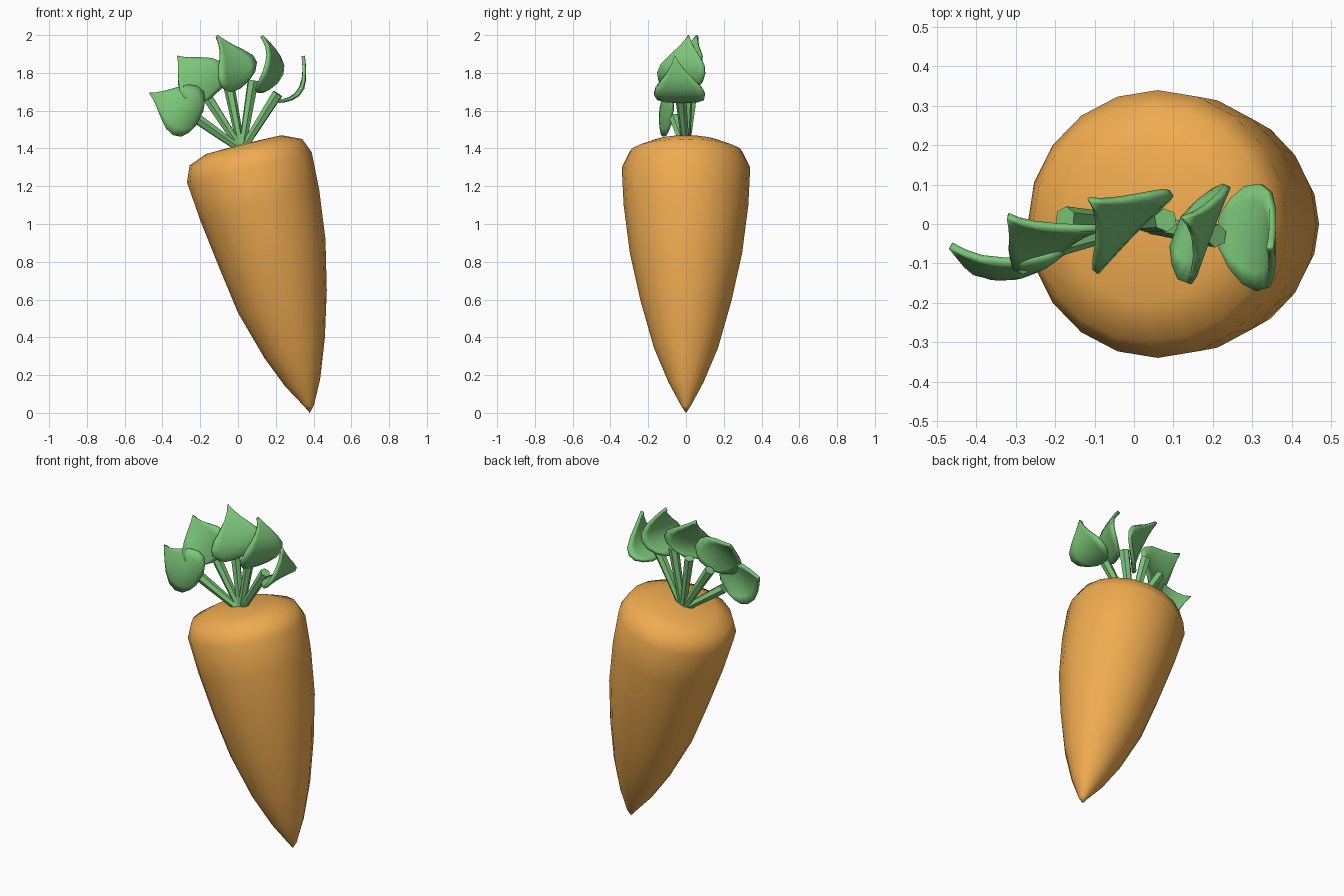
import bpy, math
from mathutils import Vector

if "Cube" in bpy.data.objects:
    bpy.data.objects.remove(bpy.data.objects["Cube"])


def material(name, rgb):
    m = bpy.data.materials.new(name)
    m.diffuse_color = (*rgb, 1)
    m.use_nodes = True
    m.node_tree.nodes["Principled BSDF"].inputs["Base Color"].default_value = m.diffuse_color
    return m


ORANGE = material("orange", (0.87, 0.41, 0.08))
GREEN = material("green", (0.20, 0.56, 0.19))


def make_object(name, verts, faces, mat, angle):
    me = bpy.data.meshes.new(name)
    me.from_pydata([tuple(v) for v in verts], [], faces)
    me.materials.append(mat)
    ob = bpy.data.objects.new(name, me)
    bpy.context.collection.objects.link(ob)
    bpy.ops.object.select_all(action='DESELECT')
    ob.select_set(True)
    bpy.context.view_layer.objects.active = ob
    bpy.ops.object.mode_set(mode='EDIT')
    bpy.ops.mesh.select_all(action='SELECT')
    bpy.ops.mesh.normals_make_consistent(inside=False)
    bpy.ops.object.mode_set(mode='OBJECT')
    bpy.ops.object.shade_smooth_by_angle(angle=math.radians(angle))
    return ob


# Root: tilted rings, each given by left x,z / right x,z / half depth
rings = [
    (0.345, 0.04, 0.402, 0.04, 0.027),
    (0.25, 0.14, 0.435, 0.18, 0.092),
    (0.14, 0.29, 0.46, 0.40, 0.17),
    (0.00, 0.53, 0.47, 0.65, 0.24),
    (-0.10, 0.77, 0.463, 0.92, 0.297),
    (-0.20, 1.02, 0.43, 1.18, 0.33),
    (-0.27, 1.22, 0.39, 1.38, 0.34),
    (-0.257, 1.31, 0.34, 1.45, 0.30),
    (-0.17, 1.37, 0.23, 1.47, 0.20),
]
N = 20
verts, faces = [Vector((0.38, 0, 0.0))], []
for xl, zl, xr, zr, ry in rings:
    for i in range(N):
        a = math.tau * i / N
        s = (1 + math.cos(a)) / 2
        verts.append((xl + (xr - xl) * s, ry * math.sin(a), zl + (zr - zl) * s))
verts.append((0.03, 0, 1.425))
for i in range(N):
    j = (i + 1) % N
    faces.append((0, 1 + j, 1 + i))
    for k in range(len(rings) - 1):
        a, b = 1 + k * N, 1 + (k + 1) * N
        faces.append((a + i, a + j, b + j, b + i))
    last = 1 + (len(rings) - 1) * N
    faces.append((last + i, last + j, len(verts) - 1))
make_object("carrot_root", verts, faces, ORANGE, 50)


# Stems: tapered hexagonal rods fanning out of the crown
def stem(name, end):
    start, end = Vector((0.02, 0, 1.39)), Vector(end)
    q = (end - start).to_track_quat('Z', 'Y')
    vs = []
    for p, r in ((start, 0.02), (end, 0.03)):
        for i in range(6):
            a = math.tau * i / 6
            vs.append(p + q @ Vector((r * math.cos(a), r * math.sin(a), 0)))
    fs = [(i, (i + 1) % 6, 6 + (i + 1) % 6, 6 + i) for i in range(6)]
    fs += [tuple(range(5, -1, -1)), tuple(range(6, 12))]
    make_object(name, vs, fs, GREEN, 30)


# Leaves: curved spine base-centre-tip, spread towards two side points
PROFILE = ((0, 0.3), (0.08, 0.66), (0.2, 0.92), (0.36, 1.0), (0.52, 0.9),
           (0.68, 0.62), (0.82, 0.32), (0.92, 0.13), (1, 0.015))


def leaf(name, base, centre, tip, left, right):
    B, C, T, L, R = map(Vector, (base, centre, tip, left, right))
    m, cols = 0.38, (-1, -0.67, -0.33, 0, 0.33, 0.67, 1)
    side, bend = (R - L) / 2, (R + L) / 2 - C
    vs, fs, n = [], [], len(cols)
    for v, w in PROFILE:
        p = (B * ((v - m) * (v - 1) / m) + C * (v * (v - 1) / (m * (m - 1)))
             + T * (v * (v - m) / (1 - m)))
        vs += [p + side * (c * w) + bend * (c * w) ** 2 for c in cols]
    for r in range(len(PROFILE) - 1):
        for c in range(n - 1):
            a = r * n + c
            fs.append((a, a + 1, a + n + 1, a + n))
    ob = make_object(name, vs, fs, GREEN, 60)
    mod = ob.modifiers.new("thickness", 'SOLIDIFY')
    mod.thickness = 0.018
    mod.offset = 0


stem_ends = [(-0.22, -0.06, 1.56), (-0.175, 0.015, 1.69), (-0.05, 0.04, 1.74),
             (0.08, 0.01, 1.76), (0.21, -0.03, 1.69)]
leaf_points = [
    ((-0.21, -0.08, 1.56), (-0.29, -0.13, 1.60), (-0.465, -0.055, 1.69),
     (-0.35, -0.125, 1.475), (-0.22, -0.08, 1.73)),
    ((-0.12, -0.02, 1.69), (-0.20, -0.05, 1.76), (-0.32, 0.02, 1.885),
     (-0.29, -0.12, 1.67), (-0.095, -0.01, 1.86)),
    ((-0.02, -0.02, 1.71), (0.00, -0.01, 1.80), (-0.113, 0.06, 1.995),
     (-0.10, -0.12, 1.79), (0.095, 0.08, 1.86)),
    ((0.11, -0.02, 1.70), (0.19, -0.01, 1.80), (0.125, 0.015, 1.995),
     (0.14, -0.15, 1.81), (0.235, 0.10, 1.80)),
    ((0.215, -0.02, 1.65), (0.31, -0.03, 1.69), (0.345, -0.06, 1.89),
     (0.32, -0.17, 1.69), (0.325, 0.10, 1.69)),
]
for i, (end, pts) in enumerate(zip(stem_ends, leaf_points), 1):
    stem(f"stem_{i}", end)
    leaf(f"leaf_{i}", *pts)
